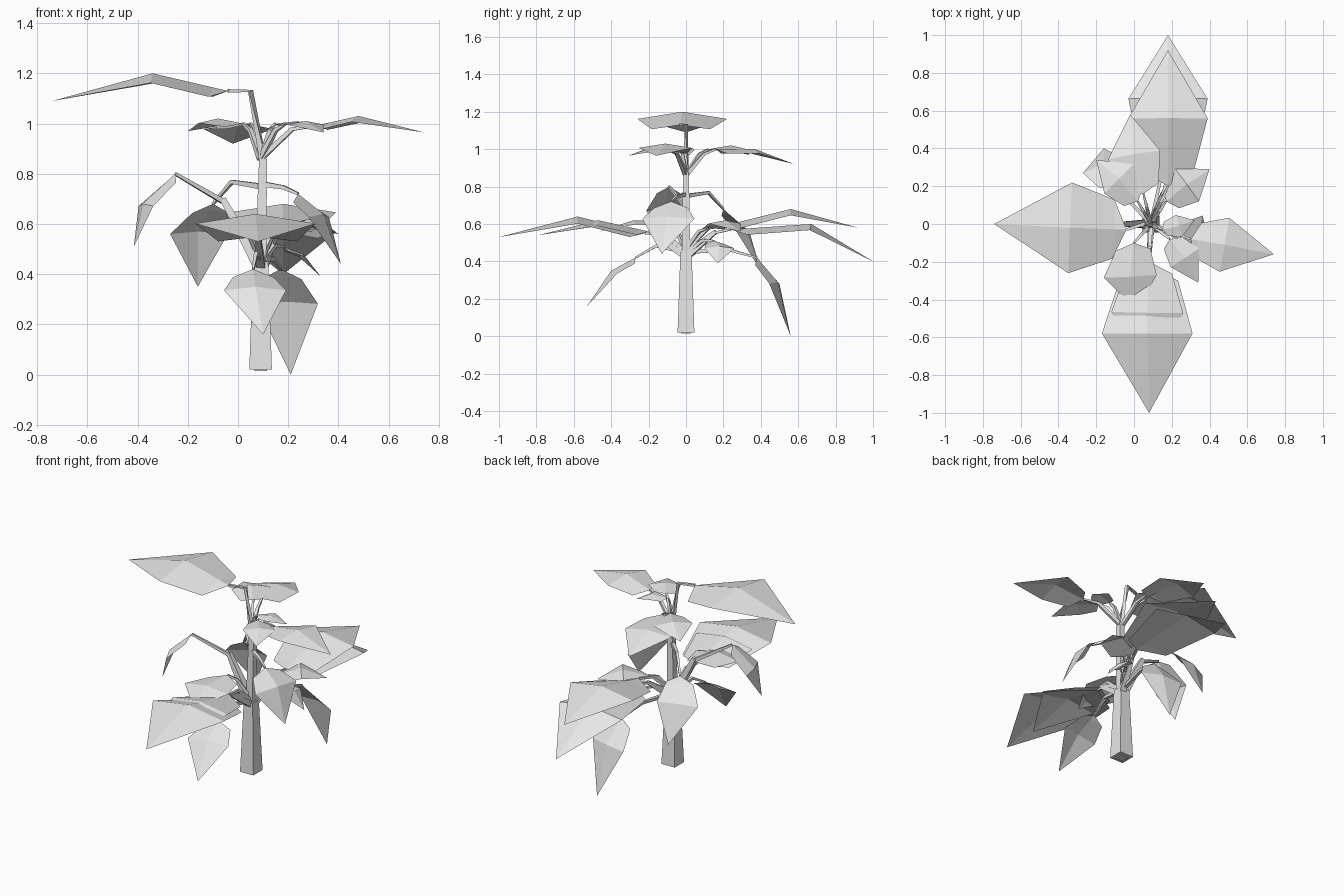
import bpy
import bmesh
from mathutils import Vector

cube = bpy.data.objects.get("Cube")
if cube:
    bpy.data.objects.remove(cube, do_unlink=True)

UP = Vector((0, 0, 1))
TRUNK_X = 9          # all positions are in hundredths of a unit
CM = 0.01

pale_grey = bpy.data.materials.new("pale_grey")
pale_grey.use_nodes = True
colour = (0.8, 0.8, 0.8, 1)
pale_grey.diffuse_color = colour
pale_grey.node_tree.nodes["Principled BSDF"].inputs["Base Color"].default_value = colour


def finish(name, bm):
    """Turn a bmesh into a flat shaded object."""
    mesh = bpy.data.meshes.new(name)
    bm.to_mesh(mesh)
    bm.free()
    mesh.materials.append(pale_grey)
    obj = bpy.data.objects.new(name, mesh)
    bpy.context.scene.collection.objects.link(obj)
    return obj


def tube(name, points, radii):
    """Square tube through the points, tapering with the radii."""
    points = [Vector(p) * CM for p in points]
    bm = bmesh.new()
    rings = []
    last = len(points) - 1
    for i, p in enumerate(points):
        along = (points[min(i + 1, last)] - points[max(i - 1, 0)]).normalized()
        helper = UP if abs(along.z) < 0.9 else Vector((0, 1, 0))
        a = along.cross(helper).normalized()
        b = a.cross(along)
        r = radii[i] * CM
        corners = (a + b, b - a, -a - b, a - b)
        rings.append([bm.verts.new(p + c * r) for c in corners])
    for low, high in zip(rings, rings[1:]):
        for k in range(4):
            n = (k + 1) % 4
            bm.faces.new((low[k], low[n], high[n], high[k]))
    bm.faces.new(rings[0])
    bm.faces.new(rings[-1])
    bmesh.ops.recalc_face_normals(bm, faces=bm.faces)
    return finish(name, bm)


def blade(name, base, middle, tip, half_width):
    """Folded kite-shaped leaf: base point, shoulder row, widest row, tip."""
    base, middle, tip = (Vector(p) * CM for p in (base, middle, tip))
    w = half_width * CM
    side = (tip - base).cross(UP).normalized()
    bm = bmesh.new()

    def row(centre, width, along):
        normal = side.cross(along).normalized()
        drop = normal * w * 0.16
        return [bm.verts.new(centre + side * s * width - drop * abs(s))
                for s in (-1, 0, 1)]

    start = bm.verts.new(base)
    shoulder = row(base.lerp(middle, 0.2), w * 0.65, middle - base)
    widest = row(middle, w, tip - base)
    end = bm.verts.new(tip)
    for k in range(2):
        bm.faces.new((start, shoulder[k + 1], shoulder[k]))
        bm.faces.new((shoulder[k], shoulder[k + 1], widest[k + 1], widest[k]))
        bm.faces.new((widest[k], widest[k + 1], end))
    bmesh.ops.recalc_face_normals(bm, faces=bm.faces)
    if sum((f.normal.z for f in bm.faces)) < 0:
        bmesh.ops.reverse_faces(bm, faces=bm.faces)
    finish(name, bm)


def leaf(name, root_height, rise, base, middle, tip, half_width):
    """A leaf with a bent stem that leaves the trunk at root_height."""
    root = Vector((TRUNK_X, 0, root_height))
    elbow = root.lerp(Vector(base), 0.6) + UP * rise
    tube(name + "_stem", (root, elbow, base), (1.1, 0.8, 0.5))
    blade(name, base, middle, tip, half_width)


# Trunk: thick tapered foot, slim upper part
tube("trunk_plug", [(TRUNK_X, 0, 1.5), (TRUNK_X, 0, 3)], (2.5, 2.5))
tube("trunk", [(TRUNK_X, 0, 2), (TRUNK_X, 0, 45)], (4.5, 3))
tube("upper_trunk", [(TRUNK_X, 0, 44), (10, 0, 86)], (2.2, 1.6))
tube("side_branch", [(8, 0, 44), (-6, 0, 70)], (2.4, 1.2))
tube("back_branch", [(10, 2, 44), (15, 16, 56)], (1.8, 1))
tube("front_branch", [(9, -2, 44), (8, -18, 55)], (1.8, 1))

# Crown leaves
tube("crown_stem", [(10, 0, 85), (5, 0, 113), (-4, -3, 113)], (1.4, 0.9, 0.7))
blade("crown_leaf", (-4, -3, 113), (-34, -2, 120), (-74, 0, 109), 24)
leaf("upper_left_leaf", 86, 4, (30, -8, 99), (48, -11, 103), (74, -16, 96.5), 14.5)
leaf("upper_left_front_leaf", 86, 3, (19, -8, 100), (27, -18, 101), (34, -31, 96.5), 9)
leaf("upper_left_small_leaf", 86, 3, (15, -3, 100), (24, -1, 101), (32, 2, 97), 6)
leaf("upper_back_leaf", 86, 3, (5, 16, 100), (0, 37, 100), (-2, 58, 92), 14)
leaf("upper_right_leaf", 86, 3, (2, 12, 100), (-8, 24, 102), (-20, 34, 97), 11)

# Drooping side leaves
tube("right_stem", [(-6, 0, 69), (-25, -9, 80)], (1, 0.6))
blade("right_drooping_leaf", (-25, -9, 80), (-38, -12, 68), (-41.5, -14, 51), 10)
leaf("left_drooping_leaf", 76, 1, (24, -8, 72), (34, -10, 64), (41, -13, 44), 14.5)
leaf("right_back_leaf", 75, 6, (-10, 20, 68), (-16, 32, 57), (-16, 40, 35), 12)
leaf("left_small_leaf", 44, 3, (18, 15, 51), (26, 18, 48), (33, 17, 39), 8)

# Back leaves
leaf("back_lower_leaf", 45, 3, (18, 24, 57), (18, 67, 60), (18, 100, 40), 21)
leaf("back_upper_leaf", 46, 4, (18, 20, 59), (18, 56, 68), (18, 92, 58), 21)
leaf("back_drooping_leaf", 45, 3, (17, 38, 42), (20, 49, 29), (21, 56, 0), 12.5)
leaf("back_left_leaf", 46, 3, (17, 12, 58), (28, 21, 62), (40, 29, 56), 11)

# Front leaves
leaf("front_lower_leaf", 45, 3, (8, -22, 55), (7, -58, 64), (8, -100, 53), 24)
leaf("front_upper_leaf", 45, 4, (8, -20, 56), (7, -47, 62), (7, -79, 54), 19)
leaf("front_drooping_leaf", 45, 5, (6, -27, 42), (7, -40, 35), (10, -53, 16), 12.5)
leaf("front_right_leaf", 46, 3, (0, -10, 62), (-2, -28, 62), (2, -46, 56), 14)
